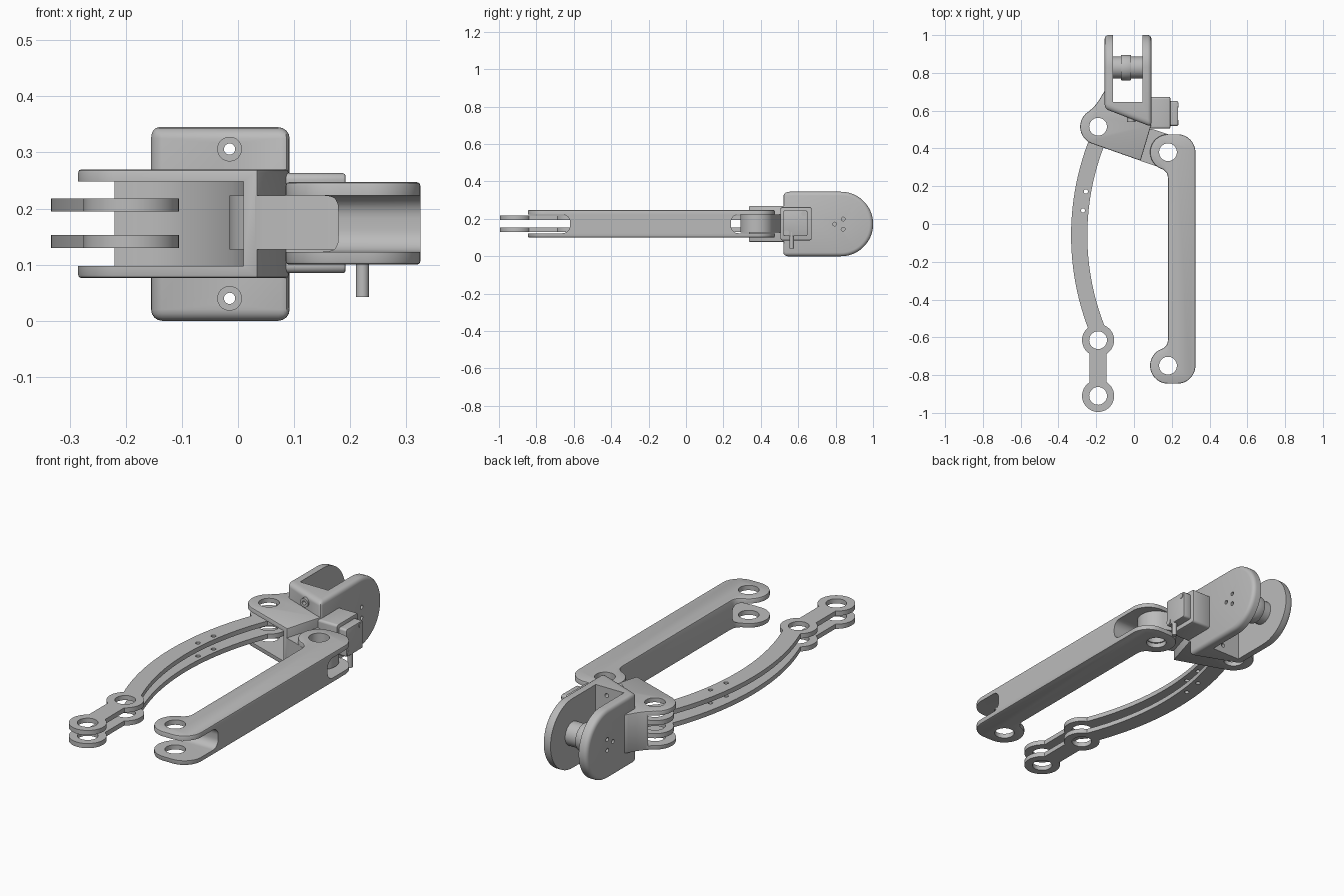
import bpy, bmesh
from math import sin, cos, radians, atan2, degrees, hypot
from mathutils import Vector

old = bpy.data.objects.get("Cube")
if old:
    bpy.data.objects.remove(old)

grey = bpy.data.materials.new("plain grey")
grey.use_nodes = True
grey.diffuse_color = (0.5, 0.5, 0.5, 1)
grey.node_tree.nodes["Principled BSDF"].inputs["Base Color"].default_value = (0.5, 0.5, 0.5, 1)


def arc(cx, cy, r, a0, a1, n=24):
    angles = [radians(a0 + (a1 - a0) * i / n) for i in range(n + 1)]
    return [(cx + r * cos(a), cy + r * sin(a)) for a in angles]


def rounded(u0, u1, v0, v1, r, n=8):
    return (arc(u0 + r, v0 + r, r, 180, 270, n) + arc(u1 - r, v0 + r, r, 270, 360, n)
            + arc(u1 - r, v1 - r, r, 0, 90, n) + arc(u0 + r, v1 - r, r, 90, 180, n))


def prism(name, outline, w0, w1, axis="z"):
    """Extrude a flat outline along an axis."""
    place = {"z": lambda u, v, w: (u, v, w),
             "x": lambda u, v, w: (w, u, v),
             "y": lambda u, v, w: (u, w, v)}[axis]
    bm = bmesh.new()
    face = bm.faces.new([bm.verts.new(place(u, v, w0)) for u, v in outline])
    grown = bmesh.ops.extrude_face_region(bm, geom=[face])["geom"]
    move = Vector(place(0, 0, w1 - w0))
    bmesh.ops.translate(bm, vec=move, verts=[g for g in grown if isinstance(g, bmesh.types.BMVert)])
    bmesh.ops.remove_doubles(bm, verts=bm.verts, dist=1e-5)
    bmesh.ops.recalc_face_normals(bm, faces=bm.faces)
    mesh = bpy.data.meshes.new(name)
    bm.to_mesh(mesh)
    bm.free()
    mesh.materials.append(grey)
    ob = bpy.data.objects.new(name, mesh)
    bpy.context.collection.objects.link(ob)
    return ob


def disc(name, u, v, r, w0, w1, axis="z"):
    return prism(name, arc(u, v, r, 0, 360, 40), w0, w1, axis)


def bake(ob):
    bpy.context.view_layer.update()
    graph = bpy.context.evaluated_depsgraph_get()
    mesh = bpy.data.meshes.new_from_object(ob.evaluated_get(graph))
    ob.modifiers.clear()
    ob.data = mesh


def combine(ob, others, operation="DIFFERENCE"):
    for other in others:
        mod = ob.modifiers.new("combine", "BOOLEAN")
        mod.operation, mod.solver, mod.object = operation, "EXACT", other
        bake(ob)
        bpy.data.objects.remove(other)
    return ob


def soften(ob, width, segments=4):
    mod = ob.modifiers.new("soft edges", "BEVEL")
    mod.width, mod.segments = width, segments
    mod.limit_method, mod.angle_limit = "ANGLE", radians(40)
    bake(ob)


HOLE = 0.047

# Curved link: two identical thin plates
EYES = [-0.91, -0.615, 0.515]
for name, z0, z1 in (("curved_link_lower", 0.13, 0.153), ("curved_link_upper", 0.195, 0.218)):
    sweep = arc(1.06, -0.06, 1.393, 156.5, 205, 40) + arc(1.06, -0.06, 1.307, 205, 156.5, 40)
    plate = prism(name, sweep, z0, z1)
    neck = prism("neck", rounded(-0.235, -0.145, -0.9, -0.55, 0.01), z0, z1)
    combine(plate, [neck] + [disc("eye", -0.19, y, 0.085, z0, z1) for y in EYES], "UNION")
    cuts = [disc("bore", -0.19, y, HOLE, 0, 0.4) for y in EYES]
    cuts += [disc("pin_hole", x, y, 0.011, 0, 0.4) for x, y in ((-0.255, 0.172), (-0.27, 0.071))]
    combine(plate, cuts)

# Straight link: solid bar with a forked eye at each end
MID, HALF = -0.185, 0.565
end = (arc(0.23, HALF, 0.095, 0, 90, 12) + arc(0.18, HALF, 0.095, 90, 255)
       + [(0.172, HALF - 0.108), (0.178, HALF - 0.122), (0.18, HALF - 0.14)])
outline = [(x, MID + y) for x, y in end] + [(x, MID - y) for x, y in reversed(end)]
bar = prism("straight_link", outline, 0.1, 0.247)
soften(bar, 0.006, 2)
combine(bar, [prism("slot", rounded(y0, y1, 0.123, 0.223, 0.04), 0, 0.5, "x")
              for y0, y1 in ((-1, -0.62), (0.24, 0.6))])
combine(bar, [disc("bore", 0.18, MID + s * HALF, HOLE, 0, 0.4) for s in (-1, 1)])

# Fork: rounded block with a slanted front face and an open gap
MIDZ = 0.172
fork = prism("fork", [(-0.155, 0.61), (0.092, 0.515), (0.092, 1.1), (-0.155, 1.1)], 0, 0.345)
side = prism("side", [(0.4, 0)] + arc(0.828, MIDZ + 0.0005, 0.1725, -90, 90, 40) + [(0.4, 0.345)],
             -0.5, 0.5, "x")
combine(fork, [side], "INTERSECT")
soften(fork, 0.02)
combine(fork, [prism("gap", [(-0.11, 0.645), (0.045, 0.645), (0.045, 1.2), (-0.11, 1.2)], -0.1, 0.5)])
trio = [(0.795, MIDZ), (0.84, MIDZ + 0.027), (0.84, MIDZ - 0.027)]
combine(fork, [disc("hole", y, z, 0.01, -0.3, 0.3, "x") for y, z in trio])
combine(fork, [disc("screw_hole", -0.015, z, 0.01, 0.3, 0.8, "y") for z in (0.04, 0.306)])

# Screw collars on the slanted face
for name, z in (("screw_collar_lower", 0.04), ("screw_collar_upper", 0.306)):
    collar = disc(name, -0.015, z, 0.022, 0.54, 0.6, "y")
    combine(collar, [disc("bore", -0.015, z, 0.01, 0.3, 0.8, "y")])

# Angled knuckle that carries the curved link between two cheeks
plan = (arc(-0.19, 0.515, 0.095, 250, 120) + [(-0.212, 0.62), (-0.185, 0.655), (-0.165, 0.69),
        (-0.152, 0.71), (-0.12, 0.64), (0.09, 0.6), (0.09, 0.52), (0.035, 0.335)])
knuckle = prism("knuckle", plan, 0.076, 0.27)
soften(knuckle, 0.006, 2)
wall = [(0.01, 0.25), (0.01, 0.36), (-0.01, 0.43), (-0.05, 0.52), (-0.1, 0.575),
        (-0.15, 0.603), (-0.21, 0.613), (-0.4, 0.613), (-0.4, 0.25)]
combine(knuckle, [prism("slot", wall, 0.098, 0.248),
                  disc("bore", -0.19, 0.515, HOLE, 0, 0.4)])

# Tongue that sits inside the straight link
ax, ay, bx, by = 0.075, 0.415, 0.18, 0.38
turn = degrees(atan2(by - ay, bx - ax))
tongue = prism("tongue", arc(bx, by, 0.09, turn - 90, turn + 90)
               + arc(ax, ay, 0.09, turn + 90, turn + 270), 0.127, 0.223)
combine(tongue, [disc("bore", bx, by, HOLE, 0, 0.4)])

# Cross pin and its middle collar
disc("cross_pin", 0.828, MIDZ, 0.058, -0.112, 0.047, "x")
soften(disc("pin_collar", 0.828, MIDZ, 0.068, -0.07, -0.015, "x"), 0.006, 2)

# Sensor housing, cover, screws and cable on the outer side
soften(prism("housing", rounded(0.505, 0.672, 0.085, 0.263, 0.012), 0.08, 0.192, "x"), 0.005, 2)
soften(prism("cover", rounded(0.52, 0.65, 0.108, 0.245, 0.01), 0.185, 0.233, "x"), 0.004, 2)
for name, y, z in (("cover_screw_upper", 0.63, 0.228), ("cover_screw_lower", 0.537, 0.125)):
    disc(name, y, z, 0.014, 0.23, 0.236, "x")
disc("cable", 0.222, 0.565, 0.0115, 0.042, 0.13)

# Smooth round surfaces, keep edges sharp
bpy.ops.object.select_all(action="DESELECT")
for ob in bpy.context.collection.objects:
    if ob.type == "MESH" and ob.data.materials and ob.data.materials[0] == grey:
        ob.select_set(True)
        bpy.context.view_layer.objects.active = ob
bpy.ops.object.shade_smooth_by_angle(angle=radians(30))
